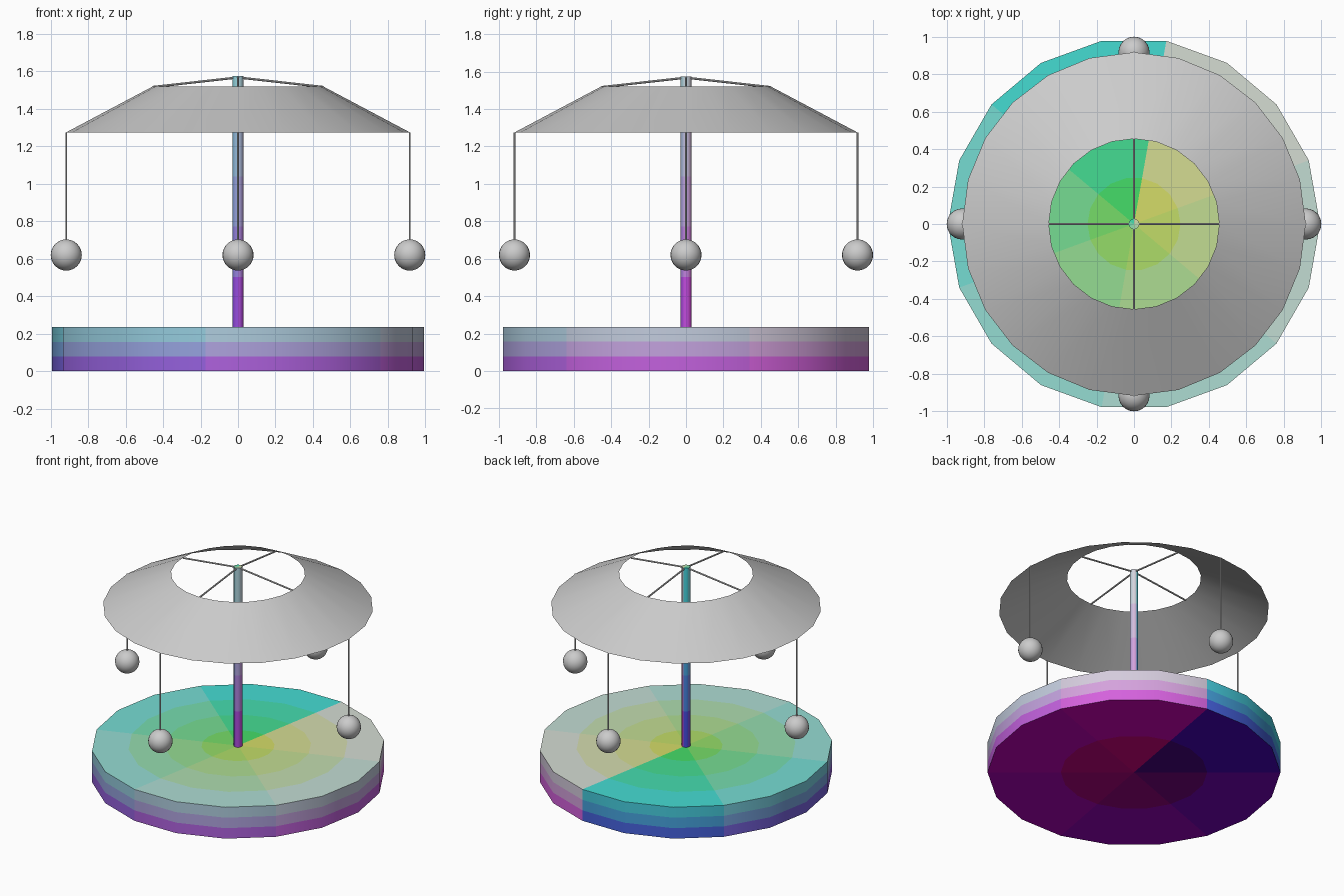
import bpy, bmesh, math
from mathutils import Vector

if "Cube" in bpy.data.objects:
    bpy.data.objects.remove(bpy.data.objects["Cube"])


def lathe(name, profile, sides):
    """Revolve (radius, z) points, listed bottom to top, around the z axis."""
    bm = bmesh.new()
    rings = []
    for r, z in profile:
        rings.append([bm.verts.new((r * math.cos(2 * math.pi * i / sides),
                                    r * math.sin(2 * math.pi * i / sides), z))
                      for i in range(sides)])
    for a, b in zip(rings, rings[1:]):
        for i in range(sides):
            j = (i + 1) % sides
            bm.faces.new((a[i], a[j], b[j], b[i]))
    bmesh.ops.remove_doubles(bm, verts=bm.verts, dist=0.0001)
    mesh = bpy.data.meshes.new(name)
    bm.to_mesh(mesh)
    bm.free()
    obj = bpy.data.objects.new(name, mesh)
    bpy.context.collection.objects.link(obj)
    smooth(obj)
    return obj


def smooth(obj):
    bpy.ops.object.select_all(action='DESELECT')
    obj.select_set(True)
    bpy.context.view_layer.objects.active = obj
    bpy.ops.object.shade_smooth_by_angle(angle=math.radians(35))


def tint(obj, radius, z0, z1):
    """Red follows the angle, green the height and blue the radius."""
    slots = {}
    for face in obj.data.polygons:
        c = face.center
        turn = ((math.atan2(c.y, c.x) - math.radians(80)) % (2 * math.pi)) / (2 * math.pi)
        red = (math.floor(turn * 6) + 0.5) / 6
        color = tuple(round(0.72 * min(v, 1), 1 + 1) for v in
                      (red, (c.z - z0) / (z1 - z0), round(c.xy.length / radius, 1)))
        if color not in slots:
            mat = bpy.data.materials.new(obj.name + "_tint")
            mat.diffuse_color = (*color, 1)
            mat.use_nodes = True
            mat.node_tree.nodes["Principled BSDF"].inputs["Base Color"].default_value = mat.diffuse_color
            obj.data.materials.append(mat)
            slots[color] = len(slots)
        face.material_index = slots[color]


def rod(name, start, end, radius):
    start, end = Vector(start), Vector(end)
    d = end - start
    bpy.ops.mesh.primitive_cylinder_add(vertices=8, radius=radius, depth=d.length,
                                        location=(start + end) / 2,
                                        rotation=d.to_track_quat('Z', 'Y').to_euler())
    obj = bpy.context.object
    obj.name = name
    smooth(obj)


# Round platform with banded colours
R, H = 0.993, 0.235
base = lathe("base", [(0, 0), (R / 2, 0), (R, 0), (R, H / 3), (R, H * 2 / 3), (R, H),
                      (R * 0.75, H), (R * 0.5, H), (R * 0.25, H), (0, H)], 18)
tint(base, R, 0, H)

# Central pole
P, TOP = 0.029, 1.575
steps = [(P, H + (TOP - H) * i / 5) for i in range(6)]
pole = lathe("pole", [(0, H)] + steps + [(0, TOP)], 12)
tint(pole, P, H, TOP)

# Open ring canopy
RIM, HOLE = 0.917, 0.455
lathe("canopy", [(RIM, 1.275), (HOLE, 1.52)], 24)

# Four spokes, each with a hanging cord and ball
for k in range(4):
    x, y = round(math.cos(k * math.pi / 2)), round(math.sin(k * math.pi / 2))
    rod(f"spoke_{k + 1}", (0, 0, 1.568), (HOLE * x, HOLE * y, 1.517), 0.006)
    rod(f"cord_{k + 1}", (RIM * x, RIM * y, 1.275), (RIM * x, RIM * y, 0.68), 0.005)
    bpy.ops.mesh.primitive_uv_sphere_add(segments=24, ring_count=16, radius=0.083,
                                         location=(RIM * x, RIM * y, 0.62))
    ball = bpy.context.object
    ball.name = f"ball_{k + 1}"
    smooth(ball)
